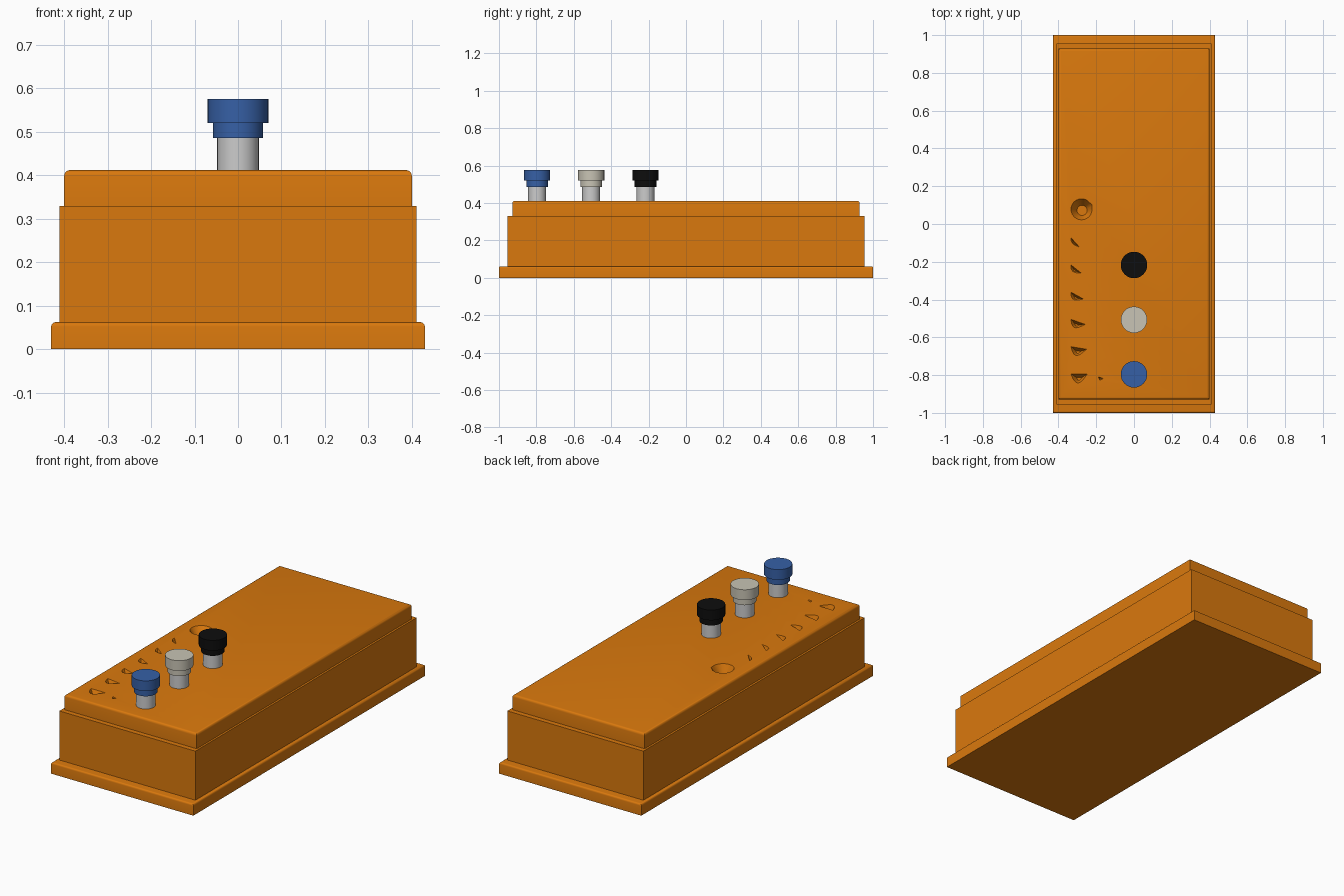
import bpy, bmesh
from math import sin, cos, pi, radians

if "Cube" in bpy.data.objects:
    bpy.data.objects.remove(bpy.data.objects["Cube"])


def material(name, rgb):
    m = bpy.data.materials.new(name)
    m.diffuse_color = (*rgb, 1)
    m.use_nodes = True
    m.node_tree.nodes["Principled BSDF"].inputs["Base Color"].default_value = m.diffuse_color
    return m


ORANGE = material("orange_paint", (0.70, 0.19, 0.004))
BLUE = material("blue_plastic", (0.037, 0.117, 0.38))
CREAM = material("cream_plastic", (0.58, 0.55, 0.46))
BLACK = material("black_plastic", (0.004, 0.004, 0.004))


def add_object(name, bm, mat=None):
    bmesh.ops.recalc_face_normals(bm, faces=bm.faces)
    me = bpy.data.meshes.new(name)
    bm.to_mesh(me)
    bm.free()
    ob = bpy.data.objects.new(name, me)
    bpy.context.collection.objects.link(ob)
    if mat:
        me.materials.append(mat)
    return ob


def smooth(ob):
    bpy.ops.object.select_all(action='DESELECT')
    ob.select_set(True)
    bpy.context.view_layer.objects.active = ob
    bpy.ops.object.shade_smooth_by_angle(angle=radians(35))


def slab(name, hx, hy, z0, z1, bevel=0):
    """Box with only its top rim rounded."""
    bm = bmesh.new()
    bmesh.ops.create_cube(bm, size=1)
    for v in bm.verts:
        v.co = (v.co.x * 2 * hx, v.co.y * 2 * hy, z1 if v.co.z > 0 else z0)
    if bevel:
        rim = [e for e in bm.edges if all(v.co.z == e.verts[0].co.z for v in e.verts)
               and e.verts[0].co.z > (z0 + z1) / 2]
        bmesh.ops.bevel(bm, geom=rim, offset=bevel, segments=4, profile=0.5,
                        affect='EDGES')
    return add_object(name, bm, ORANGE)


def lathe(name, y, profile, mat=None, n=32):
    """Closed turned solid at x = 0 from (radius, z) rings."""
    bm = bmesh.new()
    rings = [[bm.verts.new((r * cos(2 * pi * i / n), y + r * sin(2 * pi * i / n), z))
              for i in range(n)] for r, z in profile]
    for a, b in zip(rings, rings[1:]):
        for i in range(n):
            j = (i + 1) % n
            bm.faces.new((a[i], a[j], b[j], b[i]))
    bm.faces.new(rings[0])
    bm.faces.new(rings[-1])
    ob = add_object(name, bm, mat)
    smooth(ob)
    return ob


def loft_cutter(name, top, floor, z_top, z_floor):
    """Tapered cutter between two outlines with equal point counts."""
    bm = bmesh.new()
    a = [bm.verts.new((x, y, z_top)) for x, y in top]
    b = [bm.verts.new((x, y, z_floor)) for x, y in floor]
    for i in range(len(a)):
        j = (i + 1) % len(a)
        bm.faces.new((a[i], a[j], b[j], b[i]))
    bm.faces.new(a)
    bm.faces.new(b)
    ob = add_object(name, bm, ORANGE)
    ob.hide_render = True
    return ob


# Stepped housing
TOP = 0.412
base = slab("base_flange", 0.43, 1.0, 0, 0.062, 0.01)
body = slab("body", 0.411, 0.955, 0.055, 0.33)
lid = slab("lid", 0.40, 0.928, 0.32, TOP, 0.013)

cutters = []

# Large teardrop recess with a round floor
angles = [2 * pi * i / 24 for i in range(24)]
rim = [(-0.278 + 0.057 * cos(a), 0.078 + 0.057 * sin(a)) for a in angles]
rim[1:4] = [(-0.222, 0.094), (-0.222, 0.103), (-0.232, 0.112)]
floor = [(-0.275 + 0.027 * cos(a), 0.072 + 0.027 * sin(a)) for a in angles]
cutters.append(loft_cutter("recess_cutter", rim, floor, TOP + 0.002, TOP - 0.05))

# Row of half-moon dimples that open up and turn towards the front
for k in range(6):
    t = k / 5
    ang = radians(-48 + 48 * t)
    length, bulge = 0.072 + 0.018 * t, 0.015 + 0.035 * t
    ox, oy = -0.335, -0.07 - 0.1445 * k
    pts = []
    for i in range(11):
        u, s = i / 10 * length, -bulge * sin(pi * (i / 10) ** 0.8)
        pts.append((ox + u * cos(ang) - s * sin(ang), oy + u * sin(ang) + s * cos(ang)))
    cx = sum(p[0] for p in pts) / 11
    cy = sum(p[1] for p in pts) / 11
    low = [(cx + (x - cx) * 0.3, cy + (y - cy) * 0.3) for x, y in pts]
    cutters.append(loft_cutter(f"dimple_cutter_{k + 1}", pts, low, TOP + 0.002,
                               TOP - 0.015 - 0.02 * t))

# Small nick beside the last dimple
nick = [(-0.19, -0.808), (-0.16, -0.818), (-0.182, -0.828)]
nick_low = [(-0.182, -0.815), (-0.172, -0.818), (-0.18, -0.822)]
cutters.append(loft_cutter("nick_cutter", nick, nick_low, TOP + 0.002, TOP - 0.012))

# Cut the recesses into the lid, then drop the cutters
for c in cutters:
    mod = lid.modifiers.new(c.name, 'BOOLEAN')
    mod.operation, mod.solver, mod.object = 'DIFFERENCE', 'EXACT', c
bpy.context.view_layer.update()
cut_mesh = bpy.data.meshes.new_from_object(
    lid.evaluated_get(bpy.context.evaluated_depsgraph_get()))
lid.modifiers.clear()
lid.data = cut_mesh
for c in cutters:
    bpy.data.objects.remove(c)

for ob in (base, lid):
    smooth(ob)

# Push buttons on grey stems
for label, y, mat in (("blue", -0.796, BLUE), ("cream", -0.507, CREAM),
                      ("black", -0.217, BLACK)):
    lathe(f"{label}_button_stem", y, [(0.048, 0.40), (0.048, 0.49)])
    lathe(f"{label}_button_cap", y, [(0.058, 0.486), (0.058, 0.52), (0.07, 0.52),
                                     (0.07, 0.576)], mat)
